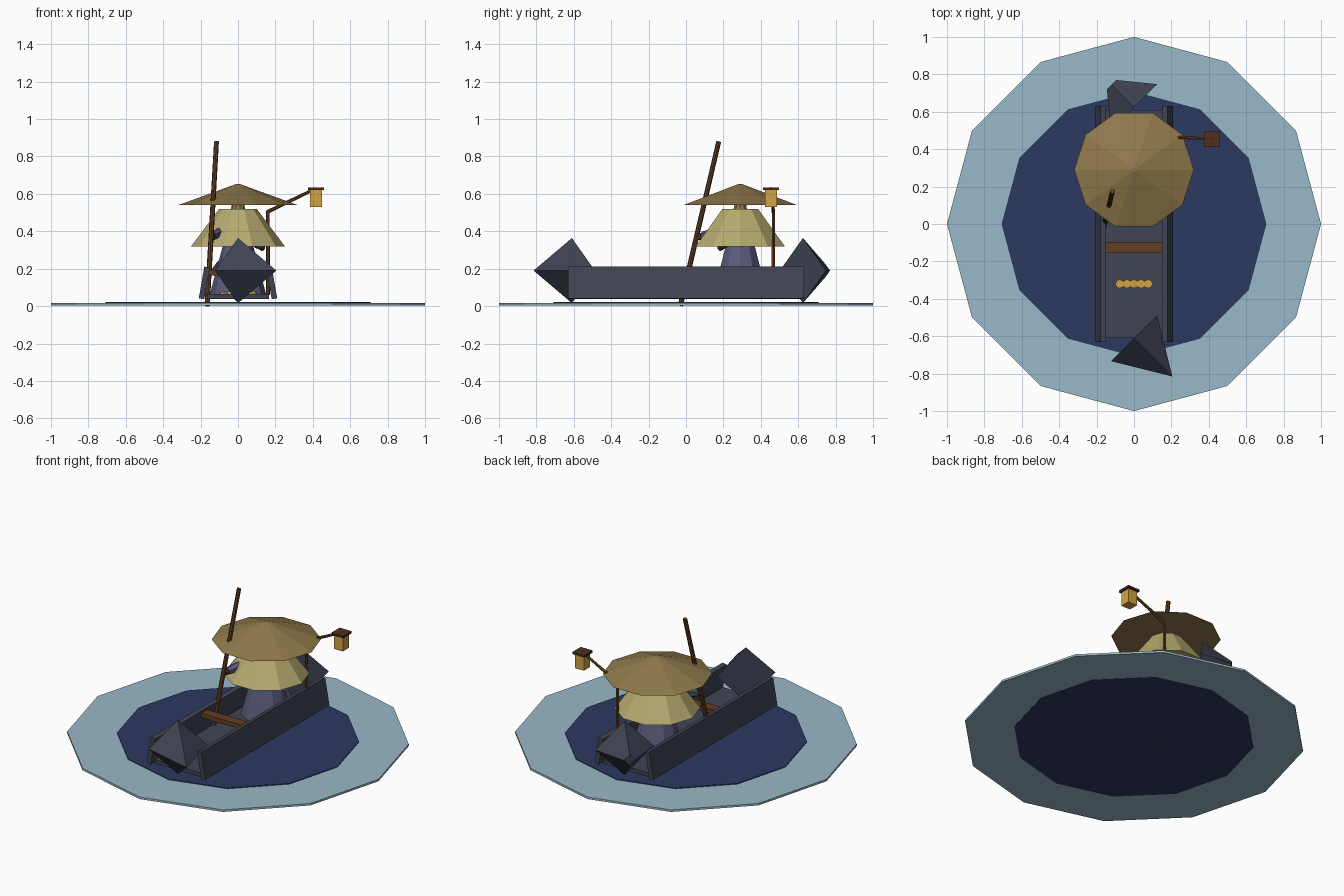
import bpy, math
from mathutils import Vector, Matrix

if "Cube" in bpy.data.objects:
    bpy.data.objects.remove(bpy.data.objects["Cube"])


def mat(name, r, g, b):
    lin = [((c / 255 + 0.055) / 1.055) ** 2.4 for c in (r, g, b)]
    m = bpy.data.materials.new(name)
    m.diffuse_color = (*lin, 1)
    m.use_nodes = True
    m.node_tree.nodes["Principled BSDF"].inputs["Base Color"].default_value = m.diffuse_color
    return m


PALE = mat("pale water", 152, 184, 200)
NAVY = mat("deep water", 44, 57, 96)
SLATE = mat("slate wood", 64, 69, 84)
WOOD = mat("brown wood", 98, 62, 34)
DARK = mat("dark wood", 78, 48, 30)
STRAW = mat("hat straw", 143, 121, 76)
CAPE = mat("cape straw", 182, 170, 112)
ROBE = mat("robe cloth", 88, 92, 122)
GOLD = mat("lamp gold", 208, 162, 70)


def finish(name, material):
    ob = bpy.context.object
    ob.name = name
    ob.data.materials.append(material)
    return ob


def frustum(name, material, sides, r1, r2, start, end, turn=90):
    """Tapered prism between two points, with a corner at the given angle."""
    a, b = Vector(start), Vector(end)
    d = b - a
    bpy.ops.mesh.primitive_cone_add(vertices=sides, radius1=r1, radius2=r2, depth=d.length)
    ob = finish(name, material)
    q = Vector((0, 0, 1)).rotation_difference(d)
    ob.data.transform(Matrix.Translation((a + b) / 2) @ q.to_matrix().to_4x4()
                      @ Matrix.Rotation(math.radians(turn), 4, 'Z'))
    return ob


def box(name, material, center, size, tilt=0):
    bpy.ops.mesh.primitive_cube_add(size=1)
    ob = finish(name, material)
    ob.data.transform(Matrix.Translation(center) @ Matrix.Rotation(tilt, 4, 'Y')
                      @ Matrix.Diagonal((*size, 1)))
    return ob


def wedge(name, base, direction, depth, r1, r2):
    """Four-sided pyramid lying on its side with corners up, down and level."""
    out = Vector(direction).normalized()
    side = Vector((0, 0, 1)).cross(out)
    frame = Matrix((side, Vector((0, 0, 1)).cross(Vector((0, 0, 1))), out)).to_4x4()
    up = Vector((0, 0, 1))
    frame = Matrix((-side, up, out)).transposed().to_4x4()
    bpy.ops.mesh.primitive_cone_add(vertices=4, radius1=r1, radius2=r2, depth=depth)
    ob = finish(name, SLATE)
    ob.data.transform(Matrix.Translation(Vector(base) + out * depth / 2) @ frame)
    return ob


# Water discs
frustum("outer_water", PALE, 12, 1, 1, (0, 0, 0.003), (0, 0, 0.016))
frustum("inner_water", NAVY, 12, 0.708, 0.708, (0, 0, 0.002), (0, 0, 0.021))

# Boat hull
box("hull_floor", SLATE, (0, 0, 0.052), (0.33, 1.22, 0.026))
for s, label in ((-1, "left"), (1, "right")):
    box(label + "_hull_board", SLATE, (s * 0.18, 0, 0.124),
        (0.03, 1.26, 0.172), -s * math.radians(10))
wedge("bow", (0, -0.61, 0.19), (1, -1, 0), 0.29, 0.174, 0)
wedge("stern", (0, 0.625, 0.19), (-1, 1, 0), 0.17, 0.174, 0.035)
box("cross_seat", WOOD, (0, -0.125, 0.178), (0.31, 0.06, 0.028))

# Gold coins on the floor
for i in range(5):
    x = (i - 2) * 0.038
    frustum("coin", GOLD, 8, 0.024, 0.024, (x, -0.32, 0.06), (x, -0.32, 0.076 + 0.001 * i))

# Seated boatman: robe, cape, neck, hat
Y = 0.29
frustum("robe", ROBE, 10, 0.15, 0.055, (0, Y, 0.065), (0, Y, 0.42))
frustum("cape", CAPE, 10, 0.25, 0.10, (0, Y, 0.32), (0, Y, 0.52))
frustum("neck", STRAW, 10, 0.04, 0.03, (0, Y, 0.50), (0, Y, 0.57))
frustum("hat", STRAW, 10, 0.32, 0.012, (0, Y, 0.54), (0, Y, 0.652))

# Arms and hands
frustum("left_sleeve", ROBE, 6, 0.035, 0.024, (-0.06, 0.25, 0.41), (-0.135, 0.09, 0.375))
frustum("left_hand", DARK, 6, 0.018, 0.018, (-0.135, 0.09, 0.375), (-0.142, 0.065, 0.37))
frustum("right_sleeve", ROBE, 6, 0.03, 0.022, (0.06, 0.26, 0.37), (0.11, 0.20, 0.325))
frustum("right_hand", DARK, 6, 0.018, 0.016, (0.11, 0.20, 0.325), (0.135, 0.18, 0.308))

# Punting pole
frustum("pole", WOOD, 8, 0.014, 0.013, (-0.165, -0.03, 0.002), (-0.115, 0.175, 0.88))

# Lantern on its post
frustum("lamp_post", WOOD, 6, 0.011, 0.009, (0.16, 0.467, 0.06), (0.16, 0.467, 0.51))
frustum("lamp_arm", WOOD, 6, 0.010, 0.008, (0.16, 0.467, 0.505), (0.418, 0.455, 0.63))
box("lantern_glass", GOLD, (0.418, 0.455, 0.575), (0.064, 0.064, 0.09))
box("lantern_cap", DARK, (0.418, 0.455, 0.628), (0.085, 0.085, 0.014))
